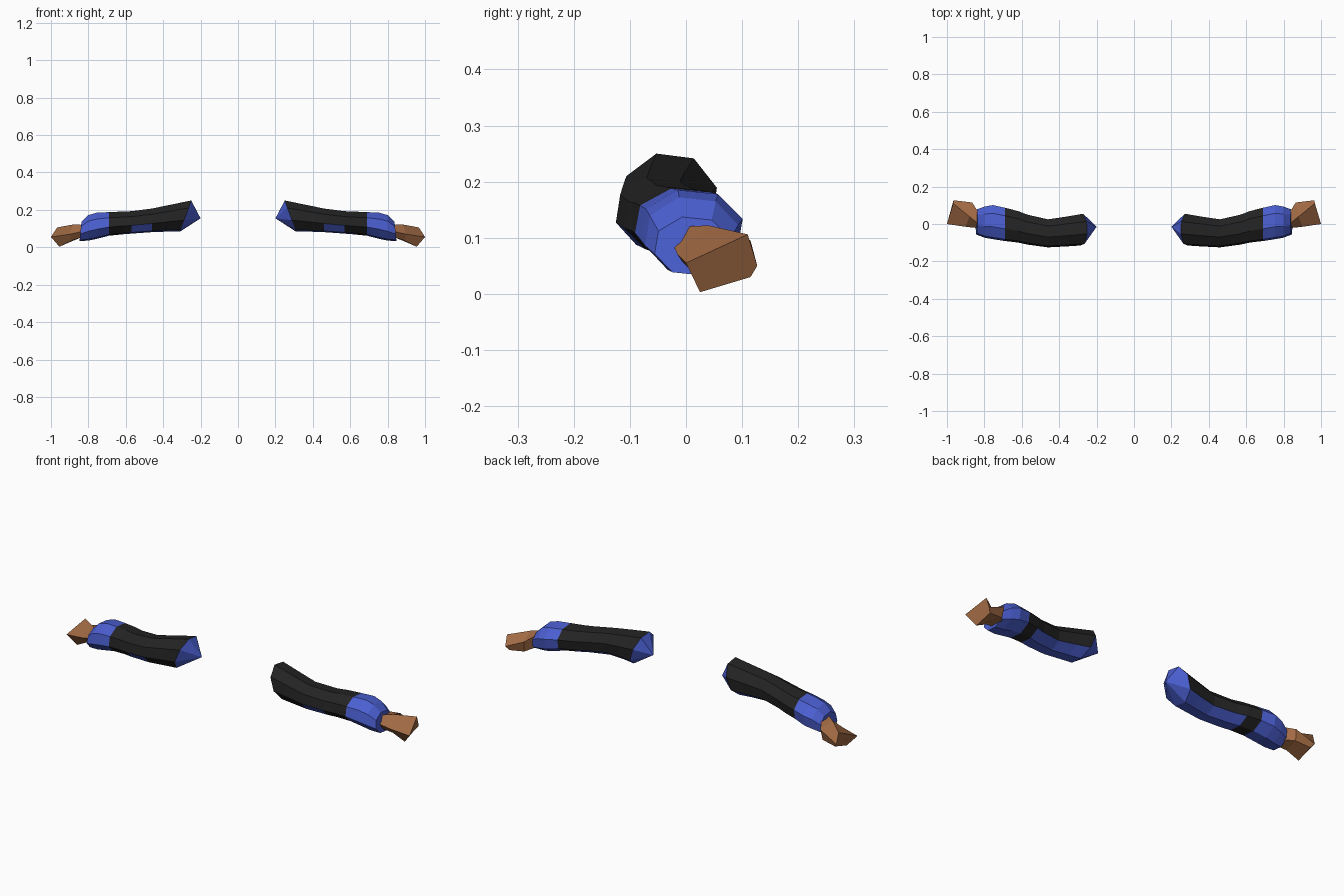
import bpy, bmesh, math

if "Cube" in bpy.data.objects:
    bpy.data.objects.remove(bpy.data.objects["Cube"])


def material(name, color):
    m = bpy.data.materials.new(name)
    m.diffuse_color = (*color, 1)
    m.use_nodes = True
    m.node_tree.nodes["Principled BSDF"].inputs["Base Color"].default_value = m.diffuse_color
    return m


BLUE = material("blue cloth", (0.07, 0.115, 0.64))
BLACK = material("black cloth", (0.017, 0.017, 0.017))
BROWN = material("brown skin", (0.36, 0.145, 0.058))

# Sleeve sections from shoulder to cuff: x, y centre, z centre, y radius, z radius, lean
SLEEVE = [
    (0.28, -0.030, 0.167, 0.085, 0.083, -0.36),
    (0.36, -0.040, 0.157, 0.080, 0.073, -0.15),
    (0.46, -0.050, 0.144, 0.075, 0.063, 0),
    (0.57, -0.030, 0.133, 0.080, 0.060, 0),
    (0.62, -0.015, 0.130, 0.084, 0.061, 0),
    (0.69, -0.002, 0.125, 0.089, 0.063, 0),
    (0.755, 0.010, 0.115, 0.091, 0.070, 0),
    (0.80, 0.010, 0.104, 0.083, 0.068, 0),
    (0.842, 0.011, 0.085, 0.067, 0.052, -0.1),
]
SIDES = 8
CUFF_START = 5      # first section of the blue cuff

# Hand sections from wrist to knuckles, five corners each
HAND = [
    [(.83, -.005, .055), (.83, -.022, .085), (.83, 0, .12), (.83, .06, .118), (.83, .055, .055)],
    [(.89, .018, .036), (.90, -.015, .07), (.88, .04, .122), (.865, .115, .095), (.87, .105, .04)],
    [(.955, .025, .003), (1.0, 0, .055), (.967, .11, .106), (.965, .127, .05), (.95, .115, .03)],
]


def section(x, y, z, ry, rz, lean):
    pts = []
    for i in range(SIDES):
        a = math.radians(15) + math.tau * i / SIDES
        dy, dz = ry * math.cos(a) / 0.966, rz * math.sin(a) / 0.966
        pts.append((x + lean * dz, y + dy, z + dz))
    return pts


def loft(name, rings, side, mats, rule, tip=None):
    """Skin the rings, close both ends; rule(segment, side) gives the material slot."""
    bm = bmesh.new()
    loops = [[bm.verts.new((side * x, y, z)) for x, y, z in r] for r in rings]
    n = len(loops[0])
    for s in range(len(loops) - 1):
        for i in range(n):
            j = (i + 1) % n
            f = bm.faces.new((loops[s][i], loops[s][j], loops[s + 1][j], loops[s + 1][i]))
            f.material_index = rule(s, i)
    if tip:
        t = bm.verts.new((side * tip[0], tip[1], tip[2]))
        for i in range(n):
            bm.faces.new((t, loops[0][i], loops[0][(i + 1) % n]))
    else:
        bm.faces.new(loops[0])
    bm.faces.new(loops[-1])
    bmesh.ops.recalc_face_normals(bm, faces=bm.faces)
    me = bpy.data.meshes.new(name)
    bm.to_mesh(me)
    bm.free()
    for m in mats:
        me.materials.append(m)
    bpy.context.collection.objects.link(bpy.data.objects.new(name, me))


def sleeve_color(seg, i):
    # blue cuff, blue panel under the arm, black elsewhere
    underside = seg < 4 and i in (5, 6)
    front_patch = seg == 2 and i == 4
    return 0 if seg >= CUFF_START or underside or front_patch else 1


for label, side in (("right", 1), ("left", -1)):
    # Sleeve with a pointed shoulder end
    loft(label + "_sleeve", [section(*s) for s in SLEEVE], side,
         (BLUE, BLACK), sleeve_color, tip=(0.20, -0.015, 0.155))
    # Closed fist
    loft(label + "_hand", HAND, side, (BROWN,), lambda s, i: 0)
